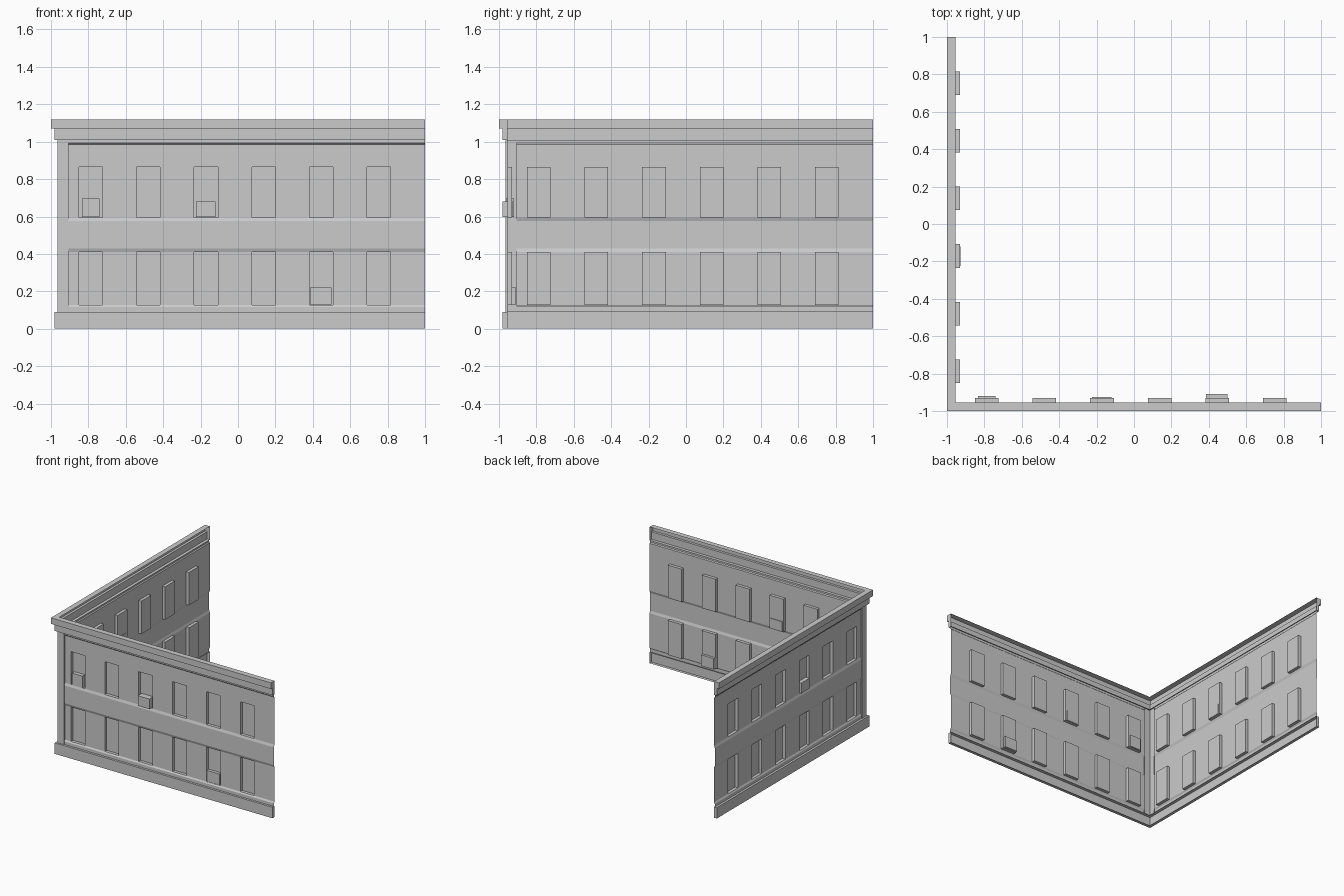
import bpy

cube = bpy.data.objects.get("Cube")
if cube:
    bpy.data.objects.remove(cube, do_unlink=True)

stone = bpy.data.materials.new("grey_stone")
stone.use_nodes = True
GREY = (0.6, 0.6, 0.6, 1)
stone.diffuse_color = GREY
stone.node_tree.nodes["Principled BSDF"].inputs["Base Color"].default_value = GREY

LENGTH = 2.0     # wall length
BACK = 0.045     # depth of the recessed wall plane
PIER = 0.035     # depth of the corner pier face
PIER_END = 0.095
BAND = 0.038     # depth of the raised bands
PANE = 0.07      # depth of the window panes


def make(name, quads, wall):
    """Quads hold (along, depth, height) points, wound for the front wall."""
    verts, faces = [], []
    for quad in quads:
        if wall == "left":
            quad = quad[::-1]
        faces.append(range(len(verts), len(verts) + len(quad)))
        for u, d, z in quad:
            verts.append((u - 1, d - 1, z) if wall == "front" else (d - 1, u - 1, z))
    mesh = bpy.data.meshes.new(name)
    mesh.from_pydata(verts, [], [list(f) for f in faces])
    mesh.materials.append(stone)
    obj = bpy.data.objects.new(wall + "_" + name, mesh)
    bpy.context.collection.objects.link(obj)
    return obj


def moulding(name, profile, wall):
    """Profile (depth, height) run along the wall, mitred at the corner, capped at the end."""
    quads = []
    for (d0, z0), (d1, z1) in zip(profile, profile[1:]):
        quads.append([(d1, d1, z1), (LENGTH, d1, z1), (LENGTH, d0, z0), (d0, d0, z0)])
    quads.append([(LENGTH, d, z) for d, z in profile[::-1]])
    make(name, quads, wall)


def tray(u0, u1, z0, z1, d0, d1):
    """Four sides of a recess and its back."""
    return [
        [(u0, d1, z0), (u1, d1, z0), (u1, d1, z1), (u0, d1, z1)],
        [(u0, d0, z0), (u0, d1, z0), (u0, d1, z1), (u0, d0, z1)],
        [(u1, d1, z0), (u1, d0, z0), (u1, d0, z1), (u1, d1, z1)],
        [(u0, d0, z0), (u1, d0, z0), (u1, d1, z0), (u0, d1, z0)],
        [(u0, d1, z1), (u1, d1, z1), (u1, d0, z1), (u0, d0, z1)],
    ]


def box(u0, u1, z0, z1, d0, d1):
    sides = [q[::-1] for q in tray(u0, u1, z0, z1, d0, d1)]
    return sides + [[(u0, d0, z0), (u1, d0, z0), (u1, d0, z1), (u0, d0, z1)]]


cornice = [(BACK, 1.12), (0, 1.12), (0, 1.07), (0.02, 1.07), (0.02, 1.01), (BACK, 1.01)]
plinth = [(BACK, 0.09), (0.02, 0.09), (0.02, 0), (BACK, 0)]

# Wall rows from bottom to top: height and depth
rows = [(0.09, BAND), (0.115, BAND), (0.127, BACK), (0.41, BACK), (0.43, BAND),
        (0.575, BAND), (0.595, BACK), (0.865, BACK), (0.985, BACK), (0.992, BAND), (1.01, BAND)]
window_rows = (2, 6)
columns = [PIER_END]
for i in range(6):
    centre = 0.213 + 0.308 * i
    columns += [centre - 0.063, centre + 0.063]
columns.append(LENGTH)

for wall in ("front", "left"):
    moulding("cornice", cornice, wall)
    moulding("plinth", plinth, wall)

    # Corner pier with its return
    low, high = 0.09, 1.01
    make("corner_pier", [
        [(PIER, PIER, low), (PIER_END, PIER, low), (PIER_END, PIER, high), (PIER, PIER, high)],
        [(PIER_END, PIER, low), (PIER_END, BACK, low), (PIER_END, BACK, high), (PIER_END, PIER, high)],
    ], wall)

    # Banded wall sheet with window openings, and the recessed windows
    sheet, windows = [], []
    for r, ((z0, d0), (z1, d1)) in enumerate(zip(rows, rows[1:])):
        for c, (u0, u1) in enumerate(zip(columns, columns[1:])):
            if r in window_rows and c % 2:
                windows += tray(u0, u1, z0, z1, BACK, PANE)
            else:
                sheet.append([(u0, d0, z0), (u1, d0, z0), (u1, d1, z1), (u0, d1, z1)])
    make("wall", sheet, wall)
    make("windows", windows, wall)

# Window cooling units
make("upper_corner_cooler", box(0.165, 0.26, 0.597, 0.695, 0.038, 0.08), "front")
make("upper_middle_cooler", box(0.775, 0.88, 0.597, 0.68, 0.02, 0.075), "front")
make("lower_cooler", box(1.385, 1.5, 0.129, 0.22, 0.045, 0.09), "front")
make("upper_cooler", box(0.775, 0.88, 0.597, 0.68, 0.036, 0.073), "left")
